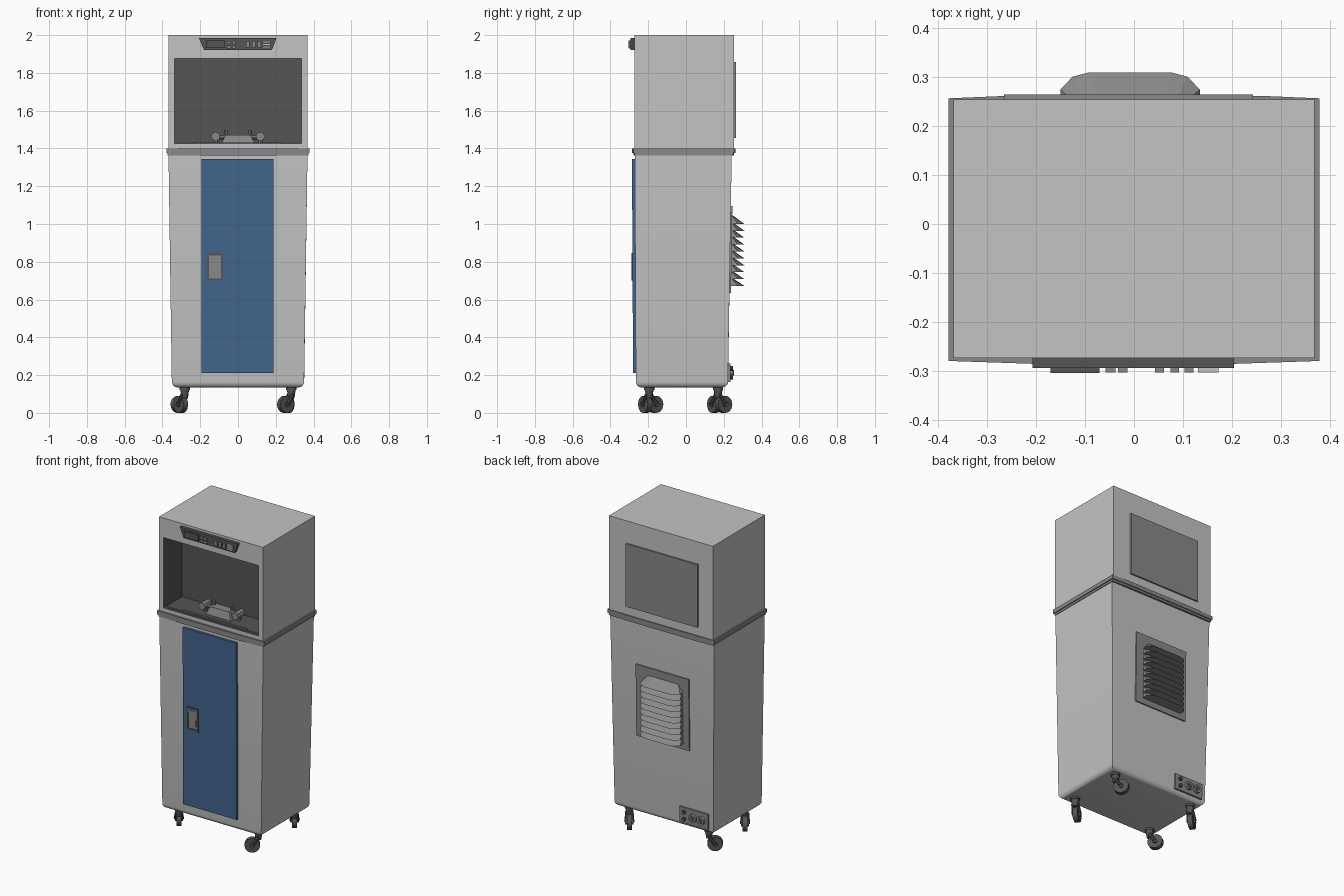
import bpy, bmesh, math
from mathutils import Vector

old = bpy.data.objects.get("Cube")
if old:
    bpy.data.objects.remove(old)


def material(name, rgb):
    m = bpy.data.materials.new(name)
    m.use_nodes = True
    m.diffuse_color = (*rgb, 1)
    m.node_tree.nodes["Principled BSDF"].inputs["Base Color"].default_value = (*rgb, 1)
    return m


BODY = material("light grey", (.55, .55, .55))
TRIM = material("mid grey", (.25, .25, .25))
DARK = material("dark grey", (.09, .09, .09))
BLUE = material("door blue", (.055, .13, .27))


def finish(name, bm, *mats, smooth=False):
    bmesh.ops.recalc_face_normals(bm, faces=bm.faces)
    mesh = bpy.data.meshes.new(name)
    bm.to_mesh(mesh)
    bm.free()
    ob = bpy.data.objects.new(name, mesh)
    bpy.context.collection.objects.link(ob)
    for m in mats:
        mesh.materials.append(m)
    if smooth:
        bpy.ops.object.select_all(action='DESELECT')
        bpy.context.view_layer.objects.active = ob
        ob.select_set(True)
        bpy.ops.object.shade_smooth_by_angle(angle=math.radians(35))
    return ob


def loft(name, ring_a, ring_b, mat):
    """Closed solid between two rings with equal point counts."""
    bm = bmesh.new()
    a = [bm.verts.new(p) for p in ring_a]
    b = [bm.verts.new(p) for p in ring_b]
    bm.faces.new(a)
    bm.faces.new(b)
    for i in range(len(a)):
        j = (i + 1) % len(a)
        bm.faces.new((a[i], a[j], b[j], b[i]))
    return finish(name, bm, mat)


def box_mesh(x, y, z):
    bm = bmesh.new()
    bmesh.ops.create_cube(bm, size=1)
    for v in bm.verts:
        v.co = [r[0] if c < 0 else r[1] for c, r in zip(v.co, (x, y, z))]
    return bm


def box(name, x, y, z, mat):
    return finish(name, box_mesh(x, y, z), mat)


def rod(name, start, end, radius, mat, sides=20, radius2=None):
    start, end = Vector(start), Vector(end)
    bm = bmesh.new()
    bmesh.ops.create_cone(bm, cap_ends=True, segments=sides, radius1=radius,
                          radius2=radius if radius2 is None else radius2,
                          depth=(end - start).length)
    turn = (end - start).to_track_quat('Z', 'Y')
    for v in bm.verts:
        v.co = turn @ v.co + (start + end) / 2
    return finish(name, bm, mat, smooth=True)


def wall(z, side):
    """Depth of the tapered lower cabinet's front (-1) or back (1) wall."""
    t = (z - .135) / 1.235
    return -.265 - .006 * t if side < 0 else .222 + .02 * t


def wall_plate(name, x, z, thick, side, mat):
    rings = []
    for off in (-.004, thick):
        rings.append([(px, wall(pz, side) + side * off, pz)
                      for px, pz in ((x[0], z[0]), (x[1], z[0]), (x[1], z[1]), (x[0], z[1]))])
    return loft(name, *rings, mat)


# Tapered lower cabinet with rounded bottom edges
bm = box_mesh((-.35, .35), (-1, 1), (.135, 1.37))
for v in bm.verts:
    v.co.y = wall(v.co.z, v.co.y)
    if v.co.z > 1:
        v.co.x *= .368 / .35
low = [e for e in bm.edges if all(v.co.z < 1 for v in e.verts)]
bmesh.ops.bevel(bm, geom=low, offset=.03, segments=5, profile=.5, affect='EDGES')
finish("lower_cabinet", bm, BODY, smooth=True)

# Slightly bowed trim band in two steps
def band(w, f, b):
    return [(-w, f, 0), (-.2, f - .006, 0), (.2, f - .006, 0), (w, f, 0),
            (w, b, 0), (.26, b + .005, 0), (-.26, b + .005, 0), (-w, b, 0)]

for name, w, z0, z1 in (("trim_band", .378, 1.375, 1.4), ("trim_band_lower", .372, 1.362, 1.376)):
    grow = w - .378
    ring = band(w, -.279 - grow, .256 + grow)
    loft(name, [(x, y, z0) for x, y, _ in ring], [(x, y, z1) for x, y, _ in ring], TRIM)

# Upper cabinet with an open recess
bm = box_mesh((-.368, .368), (-.273, .254), (1.398, 2))
front = min(bm.faces, key=lambda f: f.calc_center_median().y)
bmesh.ops.inset_region(bm, faces=[front], thickness=.03)
for v in front.verts:
    v.co.x = math.copysign(.336, v.co.x)
    v.co.z = 1.875 if v.co.z > 1.7 else 1.425
res = bmesh.ops.extrude_face_region(bm, geom=[front])
bmesh.ops.delete(bm, geom=[front], context='FACES_ONLY')
for v in res["geom"]:
    if isinstance(v, bmesh.types.BMVert):
        v.co.y = -.085
for f in bm.faces:
    c = f.calc_center_median()
    f.material_index = int(abs(c.x) < .35 and 1.42 < c.z < 1.88 and -.27 < c.y < .2)
finish("upper_cabinet", bm, BODY, DARK)

# Recess sill with a row of small studs
for i in range(28):
    x = -.31 + i * .62 / 27
    box("sill_stud", (x - .006, x + .006), (-.262, -.25), (1.42, 1.431), TRIM)
box("sill_rail", (-.23, .23), (-.245, -.235), (1.42, 1.432), TRIM)

# Fitting on the recess floor with a rounded clamp at each end
loft("floor_fitting", [(x, y, 1.424) for x, y in ((-.09, -.2), (.09, -.2), (.09, -.12), (-.09, -.12))],
     [(x, y, 1.472) for x, y in ((-.065, -.185), (.065, -.185), (.065, -.13), (-.065, -.13))], TRIM)
for s in (-1, 1):
    rod("fitting_knob", (s * .118, -.2, 1.464), (s * .118, -.13, 1.464), .024, TRIM, 8)
    rod("fitting_arm", (s * .05, -.16, 1.46), (s * .118, -.16, 1.46), .012, TRIM, 8)
    rod("fitting_pin", (s * .065, -.15, 1.46), (s * .065, -.15, 1.497), .01, TRIM, 8)
    rod("fitting_foot", (s * .118, -.16, 1.424), (s * .118, -.16, 1.45), .012, TRIM, 8)

# Control panel with screen and buttons
outline = ((-.207, 1.985), (.204, 1.985), (.18, 1.922), (-.18, 1.922))
loft("control_panel", [(x, -.27, z) for x, z in outline], [(x, -.293, z) for x, z in outline], DARK)
box("control_screen", (-.17, -.07), (-.304, -.29), (1.932, 1.972), DARK)
for x in (-.048, -.023):
    for z in (1.938, 1.96):
        box("small_button", (x - .01, x + .01), (-.302, -.29), (z - .008, z + .008), TRIM)
for x in (.052, .083, .112):
    box("tall_button", (x - .009, x + .009), (-.302, -.29), (1.934, 1.968), TRIM)
for z in (1.938, 1.951, 1.964):
    box("wide_button", (.13, .172), (-.302, -.29), (z - .005, z + .005), BODY)

# Door and recessed handle
wall_plate("door", (-.192, .187), (.21, 1.343), .015, -1, BLUE)
for name, x, z in (("handle_left", (-.163, -.153), (.7, .846)), ("handle_right", (-.09, -.08), (.7, .846)),
                   ("handle_top", (-.153, -.09), (.834, .846)), ("handle_bottom", (-.153, -.09), (.7, .712))):
    wall_plate(name, x, z, .021, -1, DARK)
wall_plate("handle_cup", (-.155, -.088), (.71, .836), .0165, -1, TRIM)
wall_plate("handle_grip", (-.148, -.1), (.73, .826), .0195, -1, TRIM)

# Rear upper access panel
box("rear_access_panel", (-.265, .242), (.25, .264), (1.455, 1.858), TRIM)

# Louvred rear vent
wall_plate("vent_plate", (-.19, .185), (.635, 1.095), .008, 1, TRIM)
half = ((.142, .225), (.142, .274), (.117, .3), (.083, .309))
plan = [(x, y) for x, y in half] + [(-x, y) for x, y in reversed(half)]
for i in range(10):
    z = .672 + i * .0365
    back = wall(z, 1)
    narrow = .75 if i == 9 else .93
    loft("vent_louvre", [(x - .008, y, z) for x, y in plan],
         [(x * narrow - .008, back + (y - .225) * .12, z + .046) for x, y in plan], TRIM)

# Rear socket box
wall_plate("socket_plate", (-.32, -.118), (.163, .262), .012, 1, TRIM)
for x in (-.215, -.275):
    rod("socket", (x, .225, .212), (x, .25, .212), .026, TRIM, 16)
    rod("socket_core", (x, .248, .212), (x, .253, .212), .015, DARK, 12)
for z in (.19, .235):
    rod("socket_switch", (-.152, .225, z), (-.152, .248, z), .012, DARK, 10)

# Swivel casters, each turned its own way
for sx in (-1, 1):
    for sy, y in ((-1, -.195), (1, .17)):
        trail = Vector((-.57, .82, 0)) if sx * sy < 0 else Vector((-.82, -.57, 0))
        if sx * sy > 0:
            trail = Vector((-.57, .82, 0))
        else:
            trail = Vector((-.82, -.57, 0))
        axle = Vector((-trail.y, trail.x, 0))
        stem = Vector((sx * .282, y, 0))
        hub = stem + trail * .036 + Vector((0, 0, .045))
        rod("caster_mount", stem + Vector((0, 0, .122)), stem + Vector((0, 0, .14)), .027, DARK)
        rod("caster_stem", stem + Vector((0, 0, .08)), stem + Vector((0, 0, .125)), .016, DARK, 16, .024)
        rod("caster_wheel", hub - axle * .015, hub + axle * .015, .045, DARK, 24)
        rod("caster_axle", hub - axle * .024, hub + axle * .024, .014, DARK, 12)
        for s in (-1, 1):
            side = axle * s * .02
            rod("caster_fork", hub + side, stem + side * .7 + Vector((0, 0, .1)), .01, DARK, 10)
